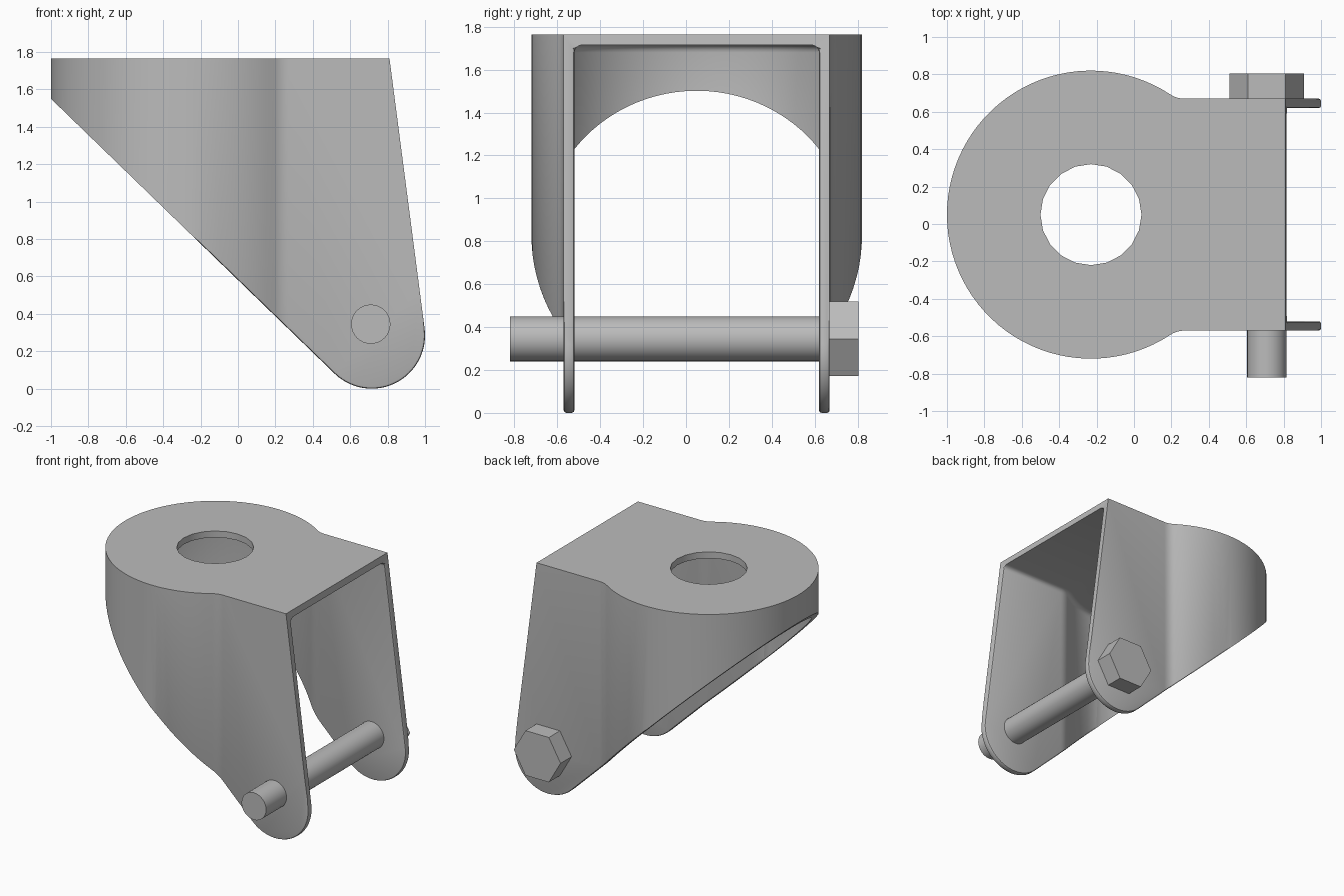
import bpy, bmesh
from math import sin, cos, pi, atan2, hypot, radians
from mathutils import Vector, Matrix

if "Cube" in bpy.data.objects:
    bpy.data.objects.remove(bpy.data.objects["Cube"])

STEEL = (0.5, 0.5, 0.5, 1)
steel = bpy.data.materials.new("grey steel")
steel.use_nodes = True
steel.diffuse_color = STEEL
steel.node_tree.nodes["Principled BSDF"].inputs["Base Color"].default_value = STEEL

TOP = 1.765
WALL = 0.05
MID_Y = 0.05          # bracket centre line
CAP_X = -0.23         # centre of the round end
BOLT_X, BOLT_Z = 0.71, 0.345


def arc(cx, cy, r, a, b, n):
    return [(cx + r * cos(a + (b - a) * i / n), cy + r * sin(a + (b - a) * i / n))
            for i in range(n + 1)]


def prism(name, points, start, end, round_top=0):
    """Extrude a closed outline; start and end are offsets along the given axis."""
    bm = bmesh.new()
    face = bm.faces.new([bm.verts.new(Vector(start) + Vector(p)) for p in points])
    moved = bmesh.ops.extrude_face_region(bm, geom=[face])["geom"]
    shift = Vector(end) - Vector(start)
    bmesh.ops.translate(bm, vec=shift, verts=[v for v in moved if isinstance(v, bmesh.types.BMVert)])
    bmesh.ops.recalc_face_normals(bm, faces=bm.faces)
    if round_top:
        rim = [e for e in bm.edges if all(abs(v.co.z - end[2]) < 1e-5 for v in e.verts)]
        bmesh.ops.bevel(bm, geom=rim, offset=round_top, segments=4, profile=0.5, affect='EDGES')
    mesh = bpy.data.meshes.new(name)
    bm.to_mesh(mesh)
    bm.free()
    mesh.materials.append(steel)
    obj = bpy.data.objects.new(name, mesh)
    bpy.context.collection.objects.link(obj)
    return obj


def activate(obj):
    bpy.ops.object.select_all(action='DESELECT')
    obj.select_set(True)
    bpy.context.view_layer.objects.active = obj


def cut(obj, tool, operation):
    mod = obj.modifiers.new("cut", 'BOOLEAN')
    mod.object, mod.operation, mod.solver = tool, operation, 'EXACT'
    activate(obj)
    bpy.ops.object.modifier_apply(modifier=mod.name)
    bpy.data.objects.remove(tool)


def keyhole(inset, front):
    """Round end blending into two straight sides, seen from above."""
    half, radius, fillet, fx = 0.62, 0.77, 0.138, 0.5
    fy = half + fillet
    a = atan2(fy, fx)
    side = [(front, half - inset)]
    side += arc(fx, fy, fillet + inset, 1.5 * pi, pi + a, 6)
    side += arc(0, 0, radius - inset, a, pi, 32)[1:]
    side += [(x, -y) for x, y in reversed(side[:-1])]
    return [(x + CAP_X, y + MID_Y, 0) for x, y in side]


# Bracket: shell with a rounded inner cavity, trimmed to the side profile
bracket = prism("bracket", keyhole(0, 1.5), (0, 0, -0.1), (0, 0, TOP))
cavity = prism("cavity", keyhole(WALL, 1.7), (0, 0, -0.3), (0, 0, TOP - WALL), 0.035)
cut(bracket, cavity, 'DIFFERENCE')

lug = arc(0.715, 0.285, 0.285, radians(226), radians(367), 24)
profile = [(-1.0, 1.55)] + lug + [(0.81, TOP), (0.8, TOP + 0.1), (-1.1, TOP + 0.1), (-1.1, 1.647)]
profile = profile[1:]
trim = prism("trim", [(x, 0, z) for x, z in profile], (0, -1.5, 0), (0, 1.5, 0))
cut(bracket, trim, 'INTERSECT')

# Round hole through the top plate
hole = prism("hole", [(x, y, 0) for x, y in arc(CAP_X, MID_Y, 0.27, 0, 1.9 * pi, 19)],
             (0, 0, TOP - 0.2), (0, 0, TOP + 0.2))
cut(bracket, hole, 'DIFFERENCE')

# Soften the trimmed rims of the two lugs
bm = bmesh.new()
bm.from_mesh(bracket.data)
bmesh.ops.remove_doubles(bm, verts=bm.verts, dist=0.0005)
weight = bm.edges.layers.float.new("bevel_weight_edge")
for e in bm.edges:
    if len(e.link_faces) == 2 and e.is_convex and e.calc_face_angle() > radians(50):
        if all(v.co.z < TOP - WALL - 0.01 and v.co.x > CAP_X for v in e.verts):
            e[weight] = 1
bm.to_mesh(bracket.data)
bm.free()
bevel = bracket.modifiers.new("soft rims", 'BEVEL')
bevel.limit_method = 'WEIGHT'
bevel.width, bevel.segments = 0.012, 2
bevel.use_clamp_overlap = False
activate(bracket)
bpy.ops.object.modifier_apply(modifier=bevel.name)

# Cross bolt: round shank and hexagonal head
shank = prism("bolt_shank", [(x, 0, z) for x, z in arc(BOLT_X, BOLT_Z, 0.105, 0, 2 * pi * 31 / 32, 31)],
              (0, -0.82, 0), (0, 0.7, 0))
head = prism("bolt_head", [(x, 0, z) for x, z in arc(BOLT_X, BOLT_Z, 0.2, 0, 2 * pi * 5 / 6, 5)],
             (0, 0.67, 0), (0, 0.805, 0))

for obj in (bracket, shank, head):
    activate(obj)
    bpy.ops.object.shade_smooth_by_angle(angle=radians(30))
